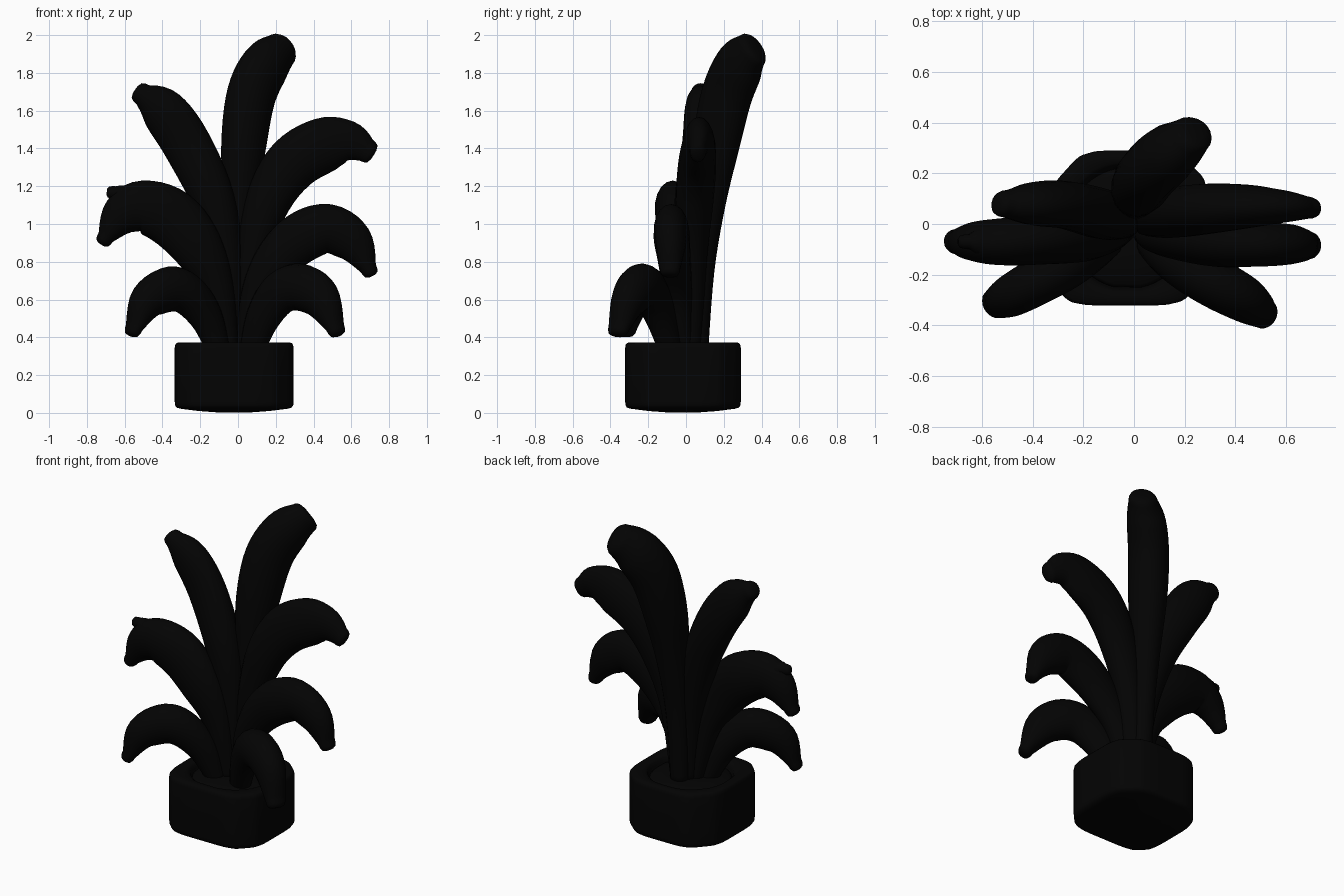
import bpy, bmesh, math
from mathutils import Vector


def material(name, value):
    m = bpy.data.materials.new(name)
    m.diffuse_color = (value, value, value, 1)
    return m


BLACK = material("near_black", 0.001)


def loft(name, rings):
    """Skin a list of equally sized point rings and close both ends."""
    bm = bmesh.new()
    rows = [[bm.verts.new(p) for p in ring] for ring in rings]
    k = len(rows[0])
    for a, b in zip(rows, rows[1:]):
        for i in range(k):
            j = (i + 1) % k
            bm.faces.new((a[i], a[j], b[j], b[i]))
    for row in (rows[0], rows[-1]):
        c = bm.verts.new(sum((v.co for v in row), Vector()) / k)
        for i in range(k):
            bm.faces.new((row[i], row[(i + 1) % k], c))
    bmesh.ops.recalc_face_normals(bm, faces=bm.faces)
    me = bpy.data.meshes.new(name)
    bm.to_mesh(me)
    bm.free()
    for p in me.polygons:
        p.use_smooth = True
    me.materials.append(BLACK)
    ob = bpy.data.objects.new(name, me)
    bpy.context.collection.objects.link(ob)
    return ob


def spline(pts, steps=5):
    """Catmull-Rom through tuples of any length."""
    p = [pts[0]] + list(pts) + [pts[-1]]
    out = []
    for i in range(1, len(p) - 2):
        for s in range(steps):
            t = s / steps
            out.append([0.5 * (2 * b + (c - a) * t + (2 * a - 5 * b + 4 * c - d) * t * t
                               + (3 * b - a - 3 * c + d) * t ** 3)
                        for a, b, c, d in zip(*p[i - 1:i + 3])])
    out.append(list(pts[-1]))
    return out


def leaf(name, pts, sides=18):
    """pts: x, y, z, half depth in the bending plane, half width sideways."""
    path = spline(pts)
    pos = [Vector(q[:3]) for q in path]
    out = pos[-1] - pos[0]
    side = Vector((-out.y, out.x, 0)).normalized()

    def ring(c, tangent, depth, width):
        up = tangent.cross(side).normalized()
        return [c + up * depth * math.cos(2 * math.pi * i / sides)
                + side * width * math.sin(2 * math.pi * i / sides) for i in range(sides)]

    rings = []
    for i, q in enumerate(path):
        t = (pos[min(i + 1, len(pos) - 1)] - pos[max(i - 1, 0)]).normalized()
        rings.append(ring(pos[i], t, q[3], q[4]))
    # blunt rounded tip
    d, w = path[-1][3:]
    for f, s in ((0.95, 0.02), (0.8, 0.037), (0.45, 0.045)):
        rings.append(ring(pos[-1] + t * s, t, d * f, w * f))
    return loft(name, rings)


# Leaves, from the tallest down to the low front pair
leaf("tall_back_leaf", [
    (0.00, 0.06, 0.32, .055, .06), (0.00, 0.08, 0.75, .07, .07), (0.01, 0.115, 1.10, .095, .09),
    (0.03, 0.16, 1.42, .13, .115), (0.07, 0.215, 1.68, .145, .12),
    (0.145, 0.285, 1.84, .14, .115), (0.22, 0.345, 1.915, .105, .085)])
leaf("upper_left_leaf", [
    (-0.03, 0.01, 0.32, .05, .06), (-0.05, 0.02, 0.75, .08, .08), (-0.13, 0.04, 1.12, .115, .10),
    (-0.27, 0.075, 1.42, .13, .095), (-0.40, 0.08, 1.605, .12, .085), (-0.505, 0.08, 1.685, .06, .055)])
leaf("upper_right_leaf", [
    (0.03, 0.02, 0.32, .05, .06), (0.07, 0.03, 0.80, .08, .08), (0.16, 0.045, 1.12, .12, .10),
    (0.29, 0.06, 1.32, .145, .10), (0.46, 0.07, 1.42, .145, .085),
    (0.59, 0.07, 1.435, .11, .065), (0.68, 0.065, 1.39, .065, .045)])
leaf("middle_left_leaf", [
    (-0.05, -0.02, 0.32, .055, .06), (-0.11, -0.04, 0.66, .09, .075), (-0.21, -0.06, 0.87, .135, .09),
    (-0.35, -0.06, 1.03, .155, .10), (-0.51, -0.07, 1.09, .14, .095),
    (-0.62, -0.07, 1.04, .11, .08), (-0.70, -0.07, 0.93, .045, .05)])
leaf("middle_left_leaf_bump", [
    (-0.57, -0.07, 1.14, .06, .06), (-0.62, -0.07, 1.16, .045, .05), (-0.65, -0.07, 1.165, .035, .03)])
leaf("middle_right_leaf", [
    (0.04, -0.02, 0.32, .05, .06), (0.09, -0.04, 0.60, .08, .075), (0.19, -0.06, 0.79, .115, .085),
    (0.33, -0.075, 0.925, .135, .095), (0.48, -0.08, 0.975, .13, .09),
    (0.61, -0.08, 0.90, .11, .08), (0.69, -0.085, 0.765, .045, .055)])
leaf("low_right_leaf", [
    (0.07, -0.08, 0.32, .065, .06), (0.13, -0.13, 0.50, .095, .075), (0.22, -0.185, 0.63, .115, .09),
    (0.33, -0.24, 0.665, .125, .10), (0.44, -0.30, 0.60, .11, .09), (0.515, -0.355, 0.45, .045, .06)])
leaf("low_left_leaf", [
    (-0.10, -0.07, 0.32, .06, .06), (-0.165, -0.11, 0.50, .09, .075), (-0.26, -0.165, 0.62, .11, .09),
    (-0.36, -0.215, 0.655, .12, .095), (-0.48, -0.28, 0.59, .10, .085), (-0.55, -0.315, 0.45, .042, .06)])

# Pot footprint: slightly uneven square with cut, rounded corners
CENTRE = Vector((-0.022, -0.016, 0))
outline = [Vector(p) for p in (
    (-0.335, 0.14), (-0.20, 0.29), (0.16, 0.29), (0.294, 0.17),
    (0.294, -0.20), (0.18, -0.322), (-0.24, -0.322), (-0.335, -0.23))]
for _ in range(3):
    outline = [a.lerp(b, f) for a, b in zip(outline, outline[1:] + outline[:1])
               for f in (0.15, 0.85)]


def pot_ring(scale, z, roundness=0.0):
    pts = []
    for p in outline:
        d = p - CENTRE.xy
        d = d.lerp(d.normalized() * 0.31, roundness) * scale
        pts.append(CENTRE + Vector((d.x, d.y, z)))
    return pts


# Pot wall, softened edges and inner rim lip
loft("pot", [pot_ring(*r) for r in (
    (0.25, 0.002), (0.6, 0.010), (0.9, 0.022), (0.97, 0.028), (0.995, 0.042), (1.0, 0.06),
    (1.0, 0.20), (1.0, 0.345), (0.99, 0.362), (0.965, 0.371), (0.90, 0.373, 0.3),
    (0.84, 0.371, 0.7), (0.81, 0.360, 1.0), (0.79, 0.335, 1.0), (0.77, 0.31, 1.0))])

# Soil, gently domed
loft("soil", [pot_ring(*r) for r in (
    (0.78, 0.30, 1.0), (0.77, 0.325, 1.0), (0.73, 0.338, 1.0), (0.45, 0.348, 1.0), (0.15, 0.352, 1.0))])
